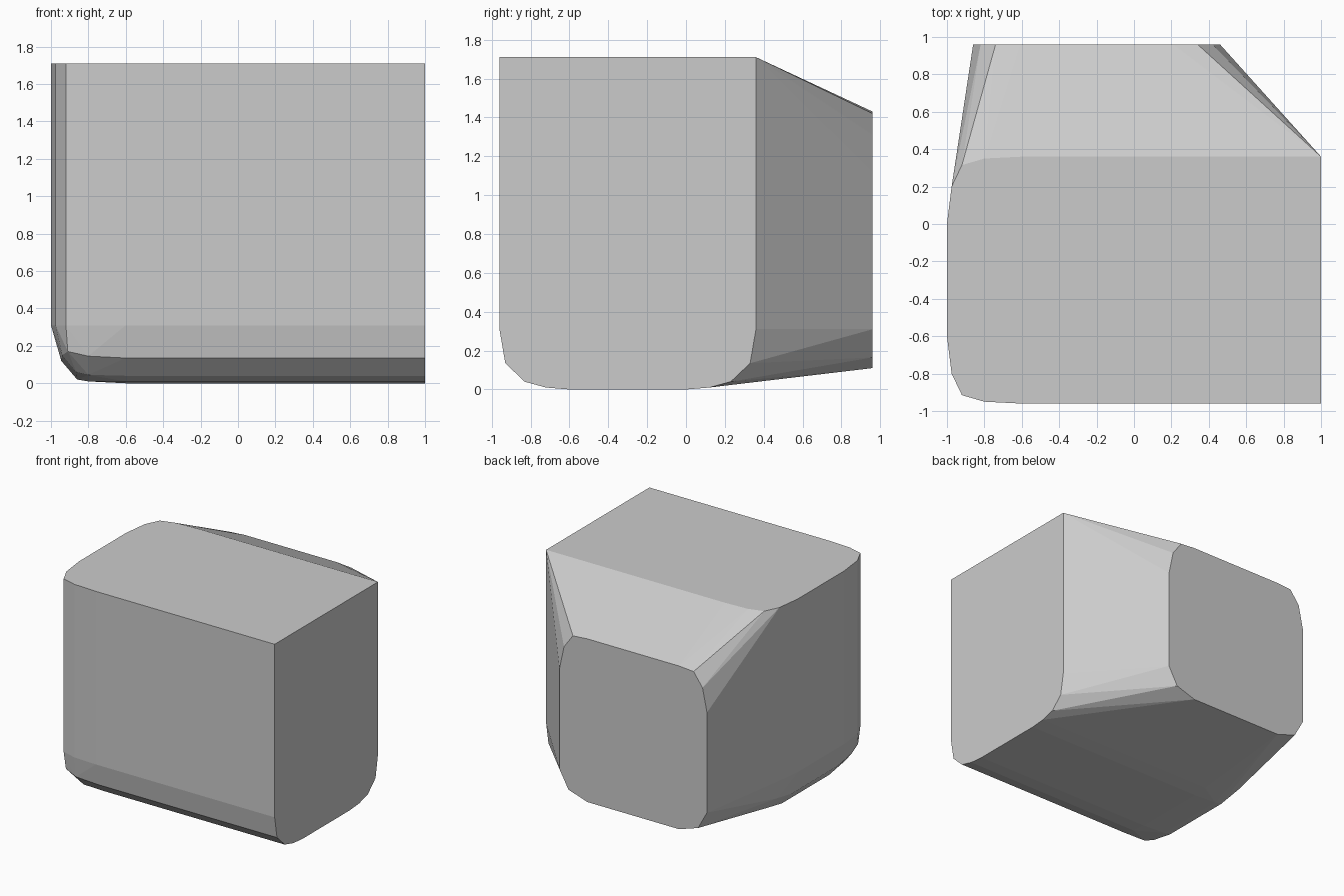
import bpy, bmesh, math

if "Cube" in bpy.data.objects:
    bpy.data.objects.remove(bpy.data.objects["Cube"])

MID = -0.30   # the body section is symmetric in y about this plane


def both(points):
    """Mirror (x, half-depth, z) points to front and back of the section."""
    return [(x, MID + s * d, z) for x, d, z in points for s in (-1, 1)]


# Right end: flat top with rounded bottom corners
end_profile = [(0.66, 1.71), (0.66, 0.31), (0.63, 0.135), (0.53, 0.04),
               (0.42, 0.01), (0.30, 0.0)]
points = both([(x, d, z) for d, z in end_profile for x in (1.0, -0.6)])

# Left end: rounded plan, extruded from the top down to the lower bevel
plan = [(-0.8, 0.65), (-0.92, 0.615), (-0.975, 0.5), (-1.0, 0.3)]
points += both([(x, d, z) for x, d in plan for z in (1.71, 0.31)])

# Lower left rounded corners
points += both([(-0.945, 0.30, 0.12), (-0.86, 0.30, 0.02), (-0.80, 0.30, 0.01),
                (-0.91, 0.60, 0.17), (-0.80, 0.63, 0.145),
                (-0.80, 0.53, 0.045), (-0.865, 0.50, 0.06),
                (-0.94, 0.48, 0.15)])

# Tapered back: rounded square, symmetric in x about -0.2
back = [(0.41, 1.43), (0.54, 1.42), (0.62, 1.31), (0.66, 1.12),
        (0.66, 0.31), (0.58, 0.165), (0.41, 0.11)]
points += [(-0.2 + s * w, 0.96, z) for w, z in back for s in (-1, 1)]

# Skin all sections with one faceted hull
bm = bmesh.new()
for p in points:
    bm.verts.new(p)
bmesh.ops.convex_hull(bm, input=bm.verts[:])
bmesh.ops.delete(bm, geom=[v for v in bm.verts if not v.link_faces], context='VERTS')
bmesh.ops.dissolve_limit(bm, angle_limit=math.radians(0.5),
                         verts=bm.verts[:], edges=bm.edges[:])
bmesh.ops.recalc_face_normals(bm, faces=bm.faces[:])
mesh = bpy.data.meshes.new("rounded_block")
bm.to_mesh(mesh)
bm.free()
block = bpy.data.objects.new("rounded_block", mesh)
bpy.context.collection.objects.link(block)
